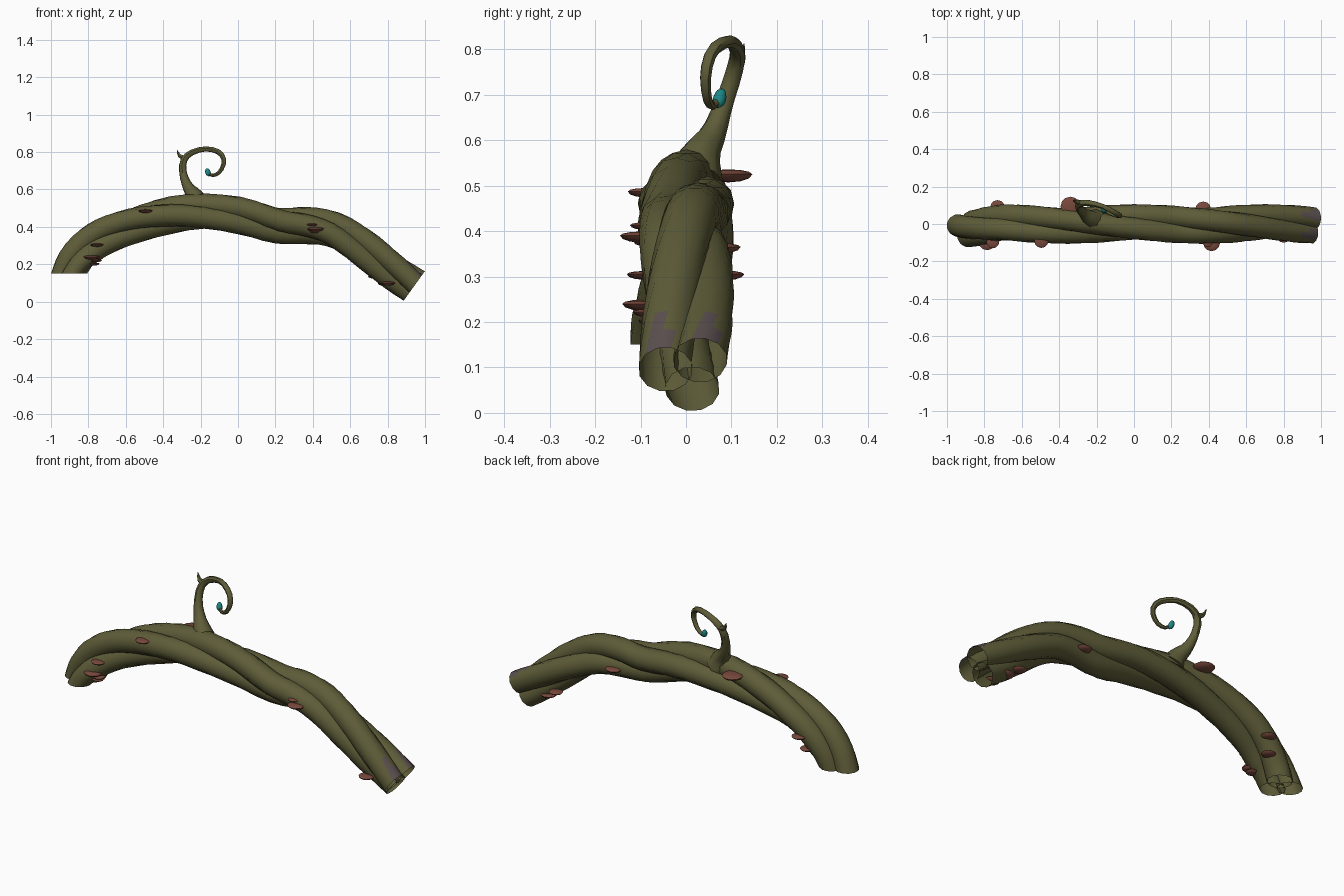
import bpy, bmesh, math
from mathutils import Vector

if "Cube" in bpy.data.objects:
    bpy.data.objects.remove(bpy.data.objects["Cube"])


def material(name, rgb):
    m = bpy.data.materials.new(name)
    m.diffuse_color = (*rgb, 1)
    m.use_nodes = True
    m.node_tree.nodes["Principled BSDF"].inputs["Base Color"].default_value = m.diffuse_color
    return m


OLIVE = material("olive bark", (0.112, 0.108, 0.04))
BROWN = material("red brown fungus", (0.19, 0.066, 0.045))
TEAL = material("teal bud", (0.012, 0.24, 0.24))
PURPLE = material("dull purple patch", (0.105, 0.08, 0.08))


def catmull(points, n):
    """Resample control points (any dimension) to n + 1 samples."""
    p = [Vector(q) for q in points]
    p = [2 * p[0] - p[1]] + p + [2 * p[-1] - p[-2]]
    out, spans = [], len(p) - 3
    for k in range(n + 1):
        u = k / n * spans
        i = min(int(u), spans - 1)
        t = u - i
        a, b, c, d = p[i:i + 4]
        out.append(0.5 * (2 * b + (c - a) * t + (2 * a - 5 * b + 4 * c - d) * t * t
                          + (3 * b - a - 3 * c + d) * t ** 3))
    return out


def skin(name, rings, mats, capped=True):
    """Tube through a list of vertex rings."""
    bm = bmesh.new()
    vs = [[bm.verts.new(v) for v in ring] for ring in rings]
    n = len(vs[0])
    for a, b in zip(vs, vs[1:]):
        for i in range(n):
            bm.faces.new((a[i], a[(i + 1) % n], b[(i + 1) % n], b[i]))
    ends = [bm.faces.new(vs[0]), bm.faces.new(vs[-1])]
    bmesh.ops.recalc_face_normals(bm, faces=bm.faces)
    if not capped:
        bmesh.ops.delete(bm, geom=ends, context='FACES_ONLY')
    return finish(name, bm, mats)


def finish(name, bm, mats):
    me = bpy.data.meshes.new(name)
    bm.to_mesh(me)
    bm.free()
    for m in mats:
        me.materials.append(m)
    ob = bpy.data.objects.new(name, me)
    bpy.context.collection.objects.link(ob)
    bpy.ops.object.select_all(action='DESELECT')
    bpy.context.view_layer.objects.active = ob
    ob.select_set(True)
    bpy.ops.object.shade_smooth_by_angle(angle=math.radians(45))
    return ob


def tangents(c):
    return [(c[min(i + 1, len(c) - 1)] - c[max(i - 1, 0)]).normalized() for i in range(len(c))]


def tube(name, points, n, sides, mat):
    """Tapered tube; points are (x, y, z, radius)."""
    s = catmull([Vector(q) for q in points], n)
    c = [v.to_3d() for v in s]
    ts = tangents(c)
    ref = Vector((0, 1, 0))
    rings = []
    for v, p, t in zip(s, c, ts):
        a = (ref - t * ref.dot(t)).normalized()
        b = t.cross(a)
        rings.append([p + v[3] * (math.cos(w) * a + math.sin(w) * b)
                      for w in (2 * math.pi * i / sides for i in range(sides))])
        ref = a
    return skin(name, rings, [mat])


# Three strands twisted around one arched centre line, open at both ends
ARCH = [(-0.897, -0.02, 0.15), (-0.855, -0.018, 0.225), (-0.78, -0.01, 0.305), (-0.67, 0, 0.373),
        (-0.5, 0, 0.434), (-0.27, 0, 0.472), (0, 0, 0.462), (0.22, 0, 0.415), (0.36, 0, 0.408),
        (0.5, 0, 0.38), (0.65, 0, 0.297), (0.8, 0, 0.192), (0.945, 0, 0.088)]
centre = catmull(ARCH, 36)
length = [0]
for a, b in zip(centre, centre[1:]):
    length.append(length[-1] + (b - a).length)
frame = tangents(centre)
for i in range(5):  # the left end is cut level
    frame[i] = Vector((0, 0, 1)).lerp(frame[i], i / 5).normalized()
Y = Vector((0, 1, 0))
for k in range(3):
    rings = []
    for p, t, l in zip(centre, frame, length):
        up = Vector((-t.z, 0, t.x)).normalized()
        ang = math.radians(75 + 120 * k + 333 * l / length[-1])
        mid = p + 0.046 * (math.cos(ang) * Y + math.sin(ang) * up)
        rings.append([mid + 0.06 * (math.cos(w) * Y + math.sin(w) * up)
                      for w in (ang + 2 * math.pi * i / 12 for i in range(12))])
    strand = skin(f"vine_strand_{k + 1}", rings, [OLIVE, PURPLE], capped=False)
    if k < 2:  # small purple patches on the upper faces of the right tip
        for f in strand.data.polygons:
            if f.center.x > 0.915 and f.normal.z > 0.55 and abs(f.center.y) > 0.035:
                f.material_index = 1

# Curling tendril with a flared root, thorn and bud
tube("tendril", [(-0.21, 0.02, 0.52, 0.062), (-0.235, 0.033, 0.57, 0.044), (-0.268, 0.06, 0.615, 0.029),
                 (-0.292, 0.083, 0.68, 0.021), (-0.292, 0.106, 0.75, 0.019), (-0.25, 0.113, 0.796, 0.017),
                 (-0.17, 0.095, 0.817, 0.014), (-0.1, 0.06, 0.798, 0.014), (-0.075, 0.044, 0.75, 0.013),
                 (-0.097, 0.046, 0.695, 0.011), (-0.135, 0.058, 0.675, 0.009), (-0.16, 0.072, 0.69, 0.007)],
     24, 8, OLIVE)
tube("thorn", [(-0.28, 0.112, 0.765, 0.016), (-0.312, 0.12, 0.78, 0.011),
               (-0.326, 0.128, 0.812, 0.001)], 4, 6, OLIVE)
tube("bud", [(-0.154, 0.067, 0.672, 0.004), (-0.157, 0.071, 0.681, 0.013), (-0.162, 0.075, 0.695, 0.014),
             (-0.164, 0.078, 0.709, 0.009), (-0.164, 0.078, 0.713, 0.002)], 8, 8, TEAL)

# Shelf fungi: domed discs half sunk into the bark (x, y, z, radius)
FUNGI = [(-0.495, -0.09, 0.487, 0.038), (-0.755, -0.095, 0.305, 0.035), (-0.785, -0.095, 0.24, 0.045),
         (-0.76, -0.085, 0.222, 0.032), (-0.77, -0.075, 0.203, 0.03), (0.395, -0.093, 0.413, 0.03),
         (0.415, -0.1, 0.39, 0.045), (0.41, -0.085, 0.376, 0.03), (0.8, -0.06, 0.1, 0.04),
         (0.79, 0.025, 0.098, 0.042), (0.73, 0.05, 0.135, 0.035), (-0.34, 0.093, 0.525, 0.053),
         (0.37, 0.078, 0.365, 0.042), (-0.73, 0.09, 0.305, 0.038), (-0.755, 0.06, 0.235, 0.035)]
for i, (x, y, z, r) in enumerate(FUNGI):
    bm = bmesh.new()
    bmesh.ops.create_uvsphere(bm, u_segments=12, v_segments=6, radius=1)
    for v in bm.verts:
        thick = 0.2 if v.co.z > 0 else 0.34
        v.co = Vector((x + v.co.x * r, y + v.co.y * r, z + v.co.z * r * thick))
    finish(f"shelf_fungus_{i + 1}", bm, [BROWN])
